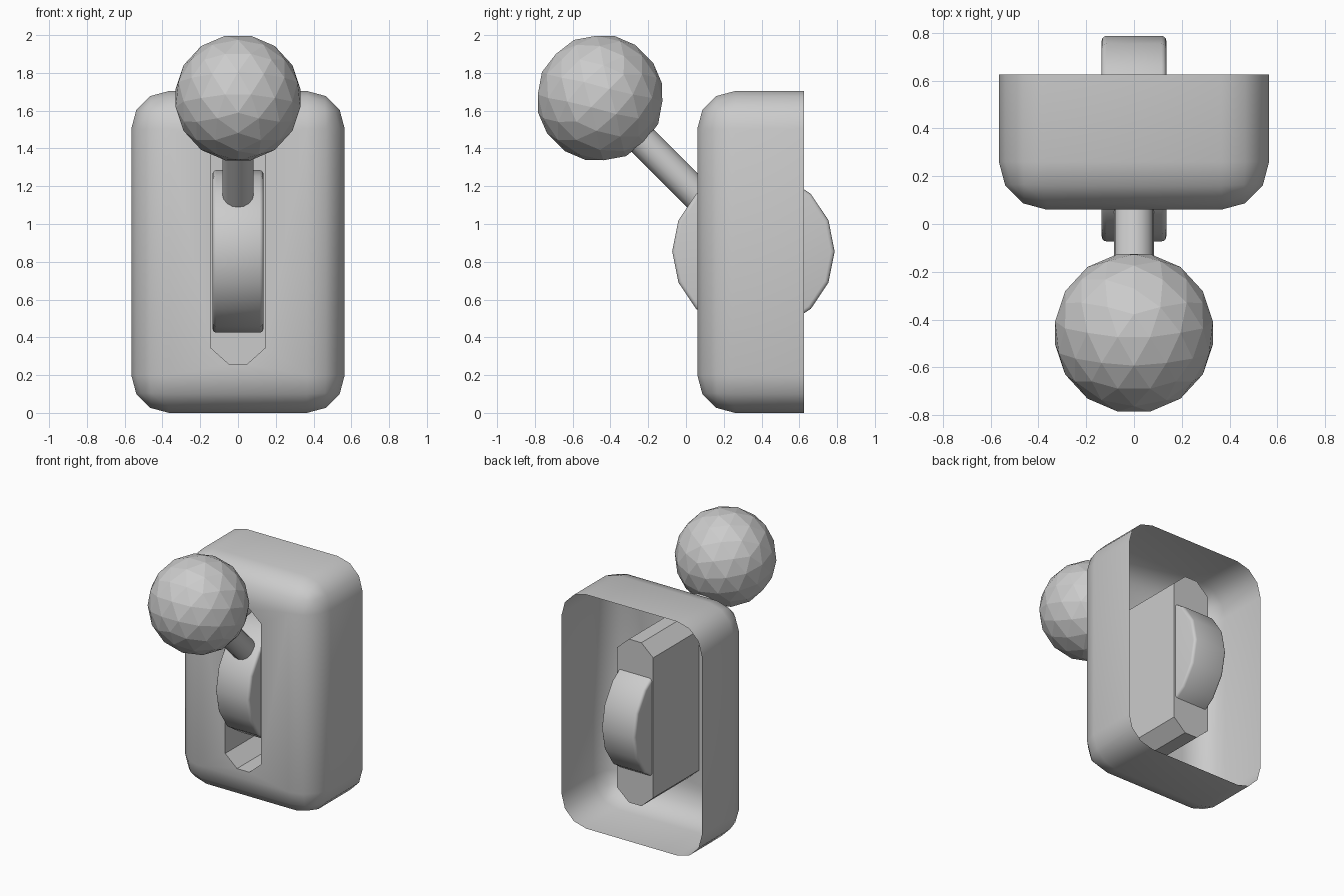
import bpy, bmesh, math
from mathutils import Matrix, Vector

if "Cube" in bpy.data.objects:
    bpy.data.objects.remove(bpy.data.objects["Cube"])


def finish(name, bm, smooth=None):
    me = bpy.data.meshes.new(name)
    bm.to_mesh(me)
    bm.free()
    ob = bpy.data.objects.new(name, me)
    bpy.context.collection.objects.link(ob)
    if smooth:
        bpy.ops.object.select_all(action='DESELECT')
        ob.select_set(True)
        bpy.context.view_layer.objects.active = ob
        bpy.ops.object.shade_smooth_by_angle(angle=math.radians(smooth))
    return ob


FRONT, BACK, CAP = 0.06, 0.625, 0.585
HUB = Vector((0, 0.357, 0.855))
BALL = Vector((0, -0.455, 1.667))

# Housing: box open at the back, rounded on every other edge
bm = bmesh.new()
bmesh.ops.create_cube(bm, size=1, matrix=Matrix.Translation((0, (FRONT + BACK) / 2, 0.852))
                      @ Matrix.Diagonal((1.13, BACK - FRONT, 1.704, 1)))
back = [f for f in bm.faces if f.normal.y > 0.9]
bmesh.ops.delete(bm, geom=back, context='FACES_ONLY')
bmesh.ops.bevel(bm, geom=[e for e in bm.edges if not e.is_boundary], offset=0.2,
                offset_type='OFFSET', segments=3, profile=0.5, affect='EDGES')
bm.normal_update()

# Slot: chamfered outline cut in the front, walls running back to a cap
front = max(bm.faces, key=lambda f: -f.calc_center_median().y)
outer = list(front.edges)
bmesh.ops.delete(bm, geom=[front], context='FACES_ONLY')
half = [(0.05, 0.26), (0.145, 0.345), (0.145, 1.365), (0.05, 1.45)]
outline = half + [(-x, z) for x, z in reversed(half)]
near = [bm.verts.new((x, FRONT, z)) for x, z in outline]
far = [bm.verts.new((x, CAP, z)) for x, z in outline]
n = len(outline)
inner = [bm.edges.new((near[i], near[(i + 1) % n])) for i in range(n)]
bmesh.ops.triangle_fill(bm, edges=outer + inner, use_beauty=True, normal=(0, -1, 0))
for i in range(n):
    j = (i + 1) % n
    bm.faces.new((near[i], near[j], far[j], far[i]))
bm.faces.new(far)
bmesh.ops.recalc_face_normals(bm, faces=bm.faces)
finish("housing", bm, 35)

# Wheel: 16-sided disc with filleted rims
bm = bmesh.new()
bmesh.ops.create_cone(bm, cap_ends=True, segments=16, radius1=0.43, radius2=0.43, depth=0.27,
                      matrix=Matrix.Translation(HUB) @ Matrix.Rotation(math.pi / 2, 4, 'Y'))
rims = [e for e in bm.edges if abs(e.verts[0].co.x - e.verts[1].co.x) < 1e-4]
bmesh.ops.bevel(bm, geom=rims, offset=0.02, segments=3, profile=0.5, affect='EDGES')
finish("wheel", bm, 35)

# Lever arm: cylinder from inside the wheel to inside the ball
start = HUB.lerp(BALL, 0.25)
axis = BALL - start
bm = bmesh.new()
bmesh.ops.create_cone(bm, cap_ends=True, segments=16, radius1=0.083, radius2=0.083,
                      depth=axis.length,
                      matrix=Matrix.Translation((start + BALL) / 2)
                      @ axis.to_track_quat('Z', 'Y').to_matrix().to_4x4())
finish("lever_arm", bm, 35)

# Knob: faceted icosahedral ball, each edge split in three
g = (1 + math.sqrt(5)) / 2
bm = bmesh.new()
for a in (-1, 1):
    for b in (-g, g):
        for co in ((0, b, a), (a, 0, b), (b, a, 0)):
            bm.verts.new(co)
bmesh.ops.convex_hull(bm, input=bm.verts)
bmesh.ops.subdivide_edges(bm, edges=bm.edges, cuts=2, use_grid_fill=True)
for v in bm.verts:
    v.co = v.co.normalized() * 0.337
bmesh.ops.transform(bm, matrix=Matrix.Translation(BALL) @ Matrix.Rotation(math.radians(45), 4, 'X'),
                    verts=bm.verts)
bmesh.ops.recalc_face_normals(bm, faces=bm.faces)
finish("knob", bm)
